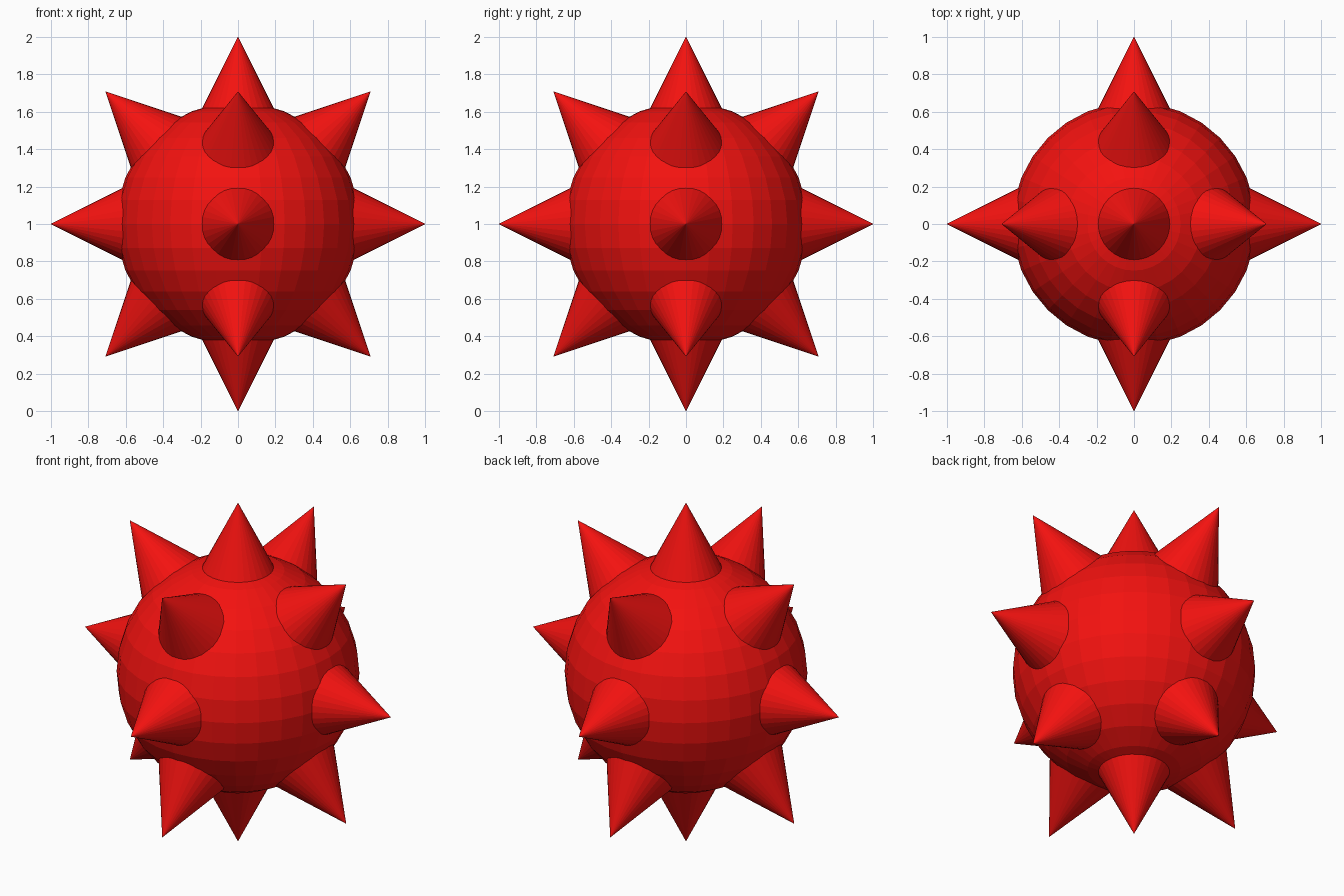
import bpy
from math import sin, cos, radians
from mathutils import Vector

if "Cube" in bpy.data.objects:
    bpy.data.objects.remove(bpy.data.objects["Cube"])

CENTRE = Vector((0, 0, 1))
red = bpy.data.materials.new("red")
red.diffuse_color = (0.9, 0.006, 0.005, 1)
red.use_nodes = True
red.node_tree.nodes["Principled BSDF"].inputs["Base Color"].default_value = red.diffuse_color

# Faceted round body
bpy.ops.mesh.primitive_uv_sphere_add(segments=32, ring_count=16, radius=0.65, location=CENTRE)
body = bpy.context.object
body.name = "body"
body.data.materials.append(red)


def spike(direction, name):
    """Cone pointing out of the body, tip one unit from the centre."""
    bpy.ops.mesh.primitive_cone_add(vertices=32, radius1=0.25, depth=0.5,
                                    location=CENTRE + direction * 0.75,
                                    rotation=direction.to_track_quat('Z', 'Y').to_euler())
    ob = bpy.context.object
    ob.name = name
    ob.data.materials.append(red)
    return ob


# Rings of eight spikes in the XZ and YZ planes, sharing the top and bottom ones
for i in range(8):
    a = radians(45 * i)
    s = spike(Vector((cos(a), 0, sin(a))), f"side_spike_{i}")
    if i == 3:  # this spike's surface is turned inside out
        s.data.flip_normals()
    if i not in (2, 6):
        spike(Vector((0, cos(a), sin(a))), f"front_back_spike_{i}")
